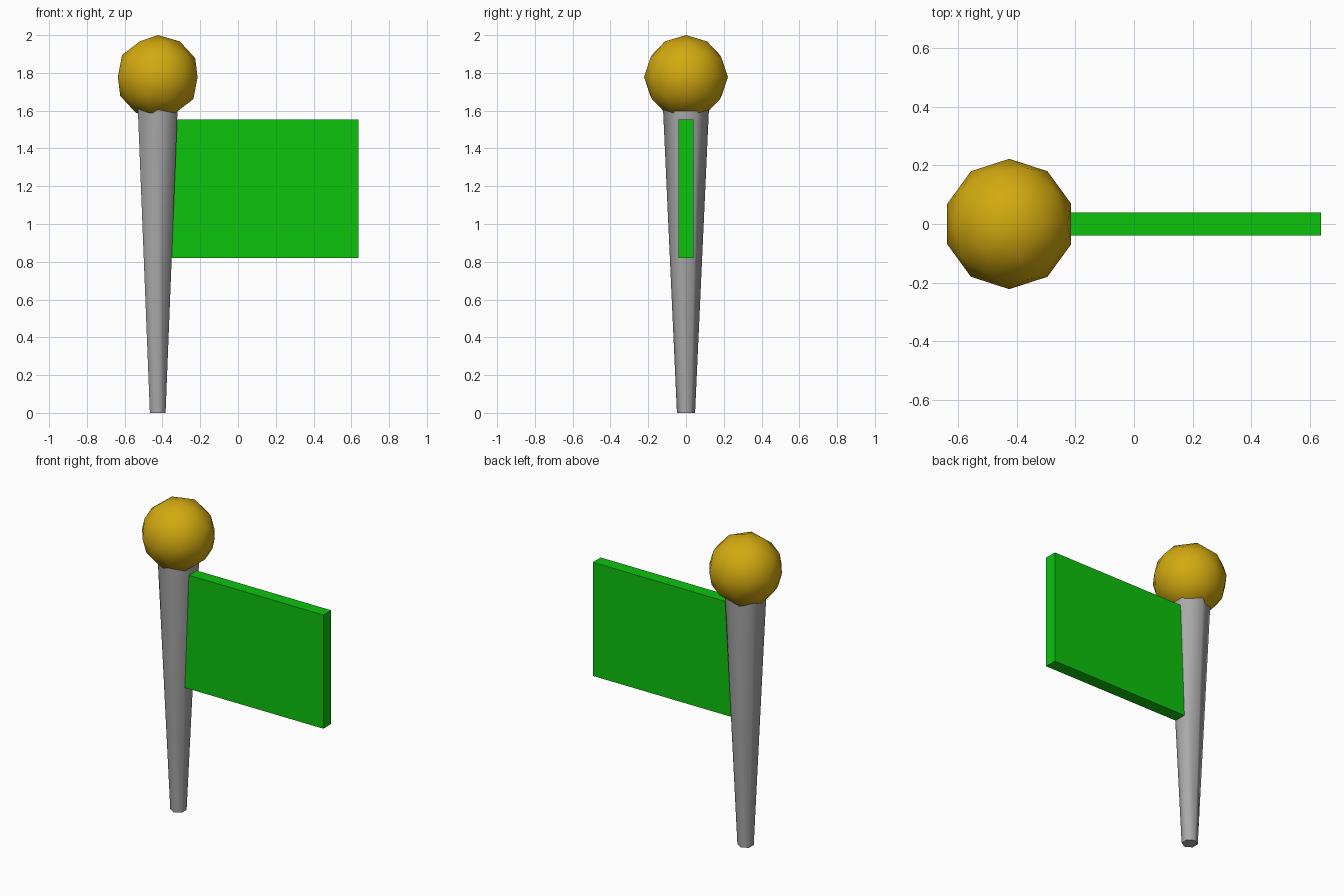
import bpy

if "Cube" in bpy.data.objects:
    bpy.data.objects.remove(bpy.data.objects["Cube"])

POLE_X = -0.425


def material(name, colour):
    mat = bpy.data.materials.new(name)
    mat.diffuse_color = (*colour, 1.0)
    mat.use_nodes = True
    mat.node_tree.nodes["Principled BSDF"].inputs["Base Color"].default_value = mat.diffuse_color
    return mat


def finish(name, mat):
    obj = bpy.context.object
    obj.name = name
    obj.data.materials.append(mat)
    return obj


grey = material("grey metal", (0.40, 0.40, 0.40))
gold = material("gold", (0.65, 0.40, 0.005))
green = material("green cloth", (0.004, 0.54, 0.004))

# Six-sided pole, widening upwards, with smooth sides and flat ends
POLE_TOP = 1.62
bpy.ops.mesh.primitive_cone_add(vertices=6, radius1=0.048, radius2=0.122,
                                depth=POLE_TOP, location=(POLE_X, 0, POLE_TOP / 2))
pole = finish("pole", grey)
for face in pole.data.polygons:
    face.use_smooth = abs(face.normal.z) < 0.5

# Faceted ball on top of the pole
bpy.ops.mesh.primitive_ico_sphere_add(subdivisions=2, radius=0.222,
                                      location=(POLE_X, 0, 1.778))
finish("ball_finial", gold)
bpy.ops.object.shade_smooth()

# Thick rectangular flag, its inner end set into the pole
left, right, low, high = -0.40, 0.637, 0.82, 1.553
bpy.ops.mesh.primitive_cube_add(size=1, location=((left + right) / 2, 0, (low + high) / 2))
flag = finish("flag", green)
flag.scale = (right - left, 0.08, high - low)
bpy.ops.object.transform_apply(location=False, rotation=False, scale=True)
